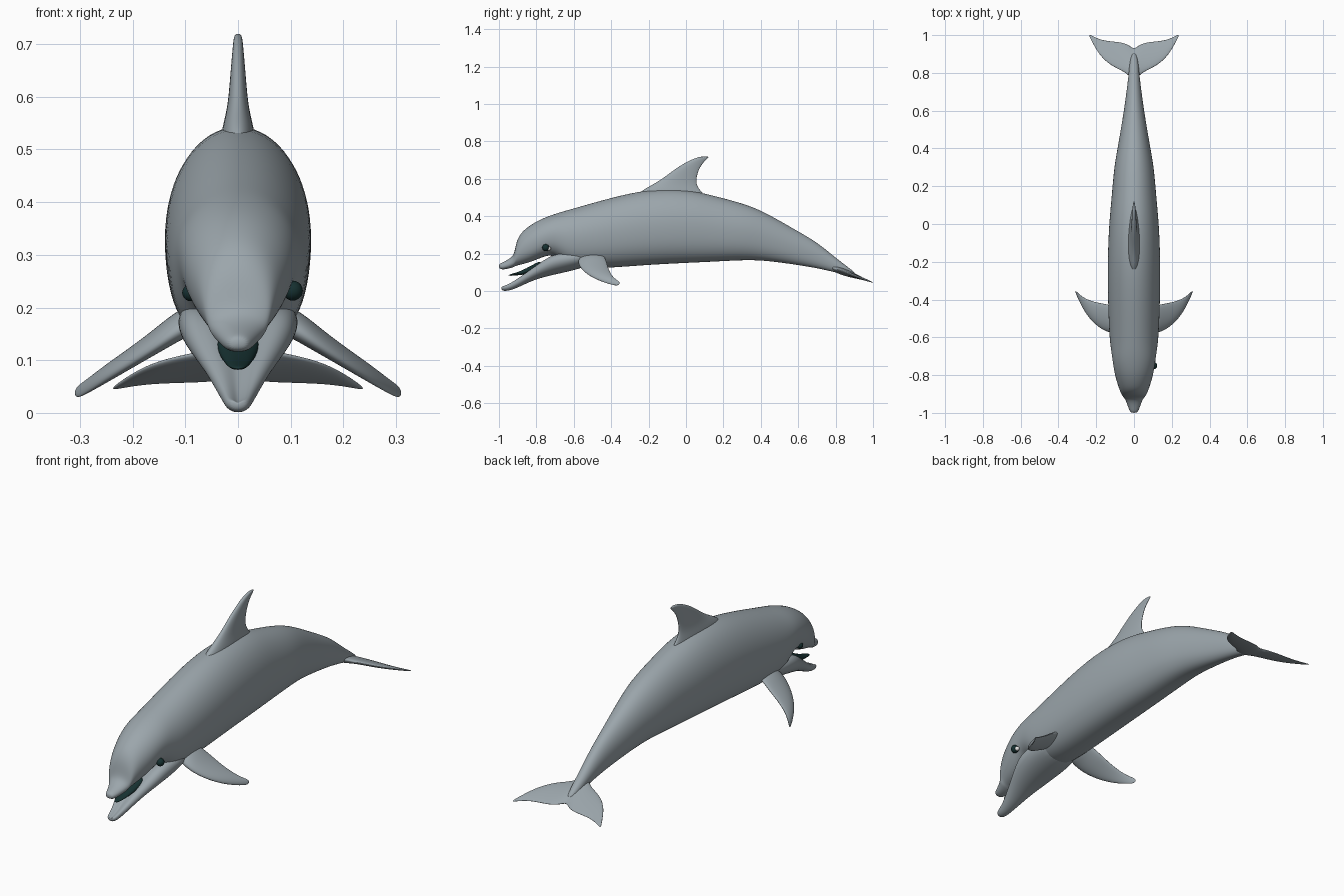
import bpy, bmesh, math
from mathutils import Vector

cube = bpy.data.objects.get("Cube")
if cube:
    bpy.data.objects.remove(cube)


def material(name, rgb):
    m = bpy.data.materials.new(name)
    m.use_nodes = True
    m.diffuse_color = (*rgb, 1)
    bsdf = m.node_tree.nodes["Principled BSDF"]
    bsdf.inputs["Base Color"].default_value = (*rgb, 1)
    bsdf.inputs["Roughness"].default_value = 0.6
    return m


GREY = material("skin grey", (0.33, 0.38, 0.41))
DARK = material("dark teal", (0.008, 0.03, 0.03))
WHITE = material("white", (0.85, 0.85, 0.85))


def finish(name, bm, mat, mirror=False, subdiv=2):
    bmesh.ops.recalc_face_normals(bm, faces=bm.faces)
    for f in bm.faces:
        f.smooth = True
    mesh = bpy.data.meshes.new(name)
    bm.to_mesh(mesh)
    bm.free()
    mesh.materials.append(mat)
    obj = bpy.data.objects.new(name, mesh)
    bpy.context.collection.objects.link(obj)
    if mirror:
        obj.modifiers.new("mirror", 'MIRROR')
    if subdiv:
        sub = obj.modifiers.new("smooth", 'SUBSURF')
        sub.levels = sub.render_levels = subdiv
    return obj


def loft(name, rings, mat, mirror=False):
    """Skin a closed tube through a list of equal-sized rings."""
    bm = bmesh.new()
    loops = [[bm.verts.new(p) for p in ring] for ring in rings]
    n = len(loops[0])
    for a, b in zip(loops, loops[1:]):
        for i in range(n):
            j = (i + 1) % n
            bm.faces.new((a[i], a[j], b[j], b[i]))
    bm.faces.new(loops[0])
    bm.faces.new(loops[-1])
    return finish(name, bm, mat, mirror)


def power(v, e):
    return math.copysign(abs(v) ** e, v)


def body_ring(y, low, high, half, full=0.85, dip=0.0, n=20):
    """Rounded section with a fuller lower half and an optional grooved top."""
    ring = []
    for i in range(n):
        t = math.tau * i / n
        c, s = math.cos(t), math.sin(t)
        e = full if s < 0 else 1
        z = (low + high) / 2 + (high - low) / 2 * power(s, e)
        if s > 0:
            z -= dip * (high - low) * s * (1 - abs(c))
        ring.append(Vector((half * power(c, e), y, z)))
    return ring


def fin_ring(lead, trail, thick, n=12):
    """Teardrop section between a leading and a trailing edge point."""
    lead, trail, thick = Vector(lead), Vector(trail), Vector(thick)
    ring = []
    for i in range(n):
        t = math.tau * i / n
        u = (1 - math.cos(t)) / 2
        ring.append(lead.lerp(trail, u) + thick * math.sin(t) * (1.2 - 0.5 * u))
    return ring


# Body with head and upper beak: y, bottom, top, half width
body = [
    (-1.0, .122, .143, .016), (-.985, .114, .152, .026), (-.955, .118, .166, .036),
    (-.93, .125, .183, .046), (-.917, .13, .205, .056), (-.908, .135, .262, .064),
    (-.885, .14, .31, .075), (-.845, .15, .345, .089), (-.79, .17, .38, .105),
    (-.72, .2, .408, .115), (-.66, .155, .427, .124), (-.6, .115, .444, .132),
    (-.4, .122, .502, .14), (-.2, .138, .548, .142), (0, .148, .548, .134),
    (.15, .155, .512, .119), (.3, .164, .472, .107), (.4, .163, .434, .088),
    (.5, .152, .378, .071), (.6, .138, .32, .054), (.7, .122, .262, .04),
    (.79, .102, .187, .029), (.85, .087, .14, .024), (.91, .072, .095, .012),
]
loft("body", [body_ring(*s) for s in body], GREY)

# Lower jaw, open and grooved on top
jaw = [
    (-.988, .008, .028, .014), (-.975, -.001, .036, .024), (-.94, .003, .054, .03),
    (-.9, .018, .082, .042), (-.85, .042, .122, .06), (-.8, .062, .162, .08),
    (-.75, .076, .205, .099), (-.7, .088, .236, .112), (-.6, .11, .24, .118),
    (-.5, .14, .24, .1),
]
loft("lower_jaw", [body_ring(*s, full=1, dip=.45) for s in jaw], GREY)

# Dark mouth lining between the jaws
lining = [(-.95, .08, .088, .012), (-.9, .084, .1, .022),
          (-.84, .09, .128, .034), (-.77, .12, .17, .05)]
loft("mouth_lining", [body_ring(*s, full=1) for s in lining], DARK)

# Dorsal fin: height, leading y, trailing y, half thickness
dorsal = [(.48, -.3, .14, .04), (.535, -.25, .085, .034), (.565, -.19, .062, .025),
          (.6, -.13, .058, .019), (.65, -.065, .07, .015), (.69, 0, .095, .011),
          (.712, .05, .122, .009), (.72, .085, .122, .005)]
loft("dorsal_fin", [fin_ring((0, a, z), (0, b, z), (t, 0, 0))
                    for z, a, b, t in dorsal], GREY)

# Pectoral fins: x, z, leading y, trailing y, half thickness
pectoral = [(.07, .19, -.575, -.44, .025), (.115, .167, -.58, -.43, .023),
            (.15, .142, -.572, -.42, .019), (.2, .109, -.54, -.413, .015),
            (.25, .077, -.485, -.398, .012), (.285, .053, -.42, -.376, .008),
            (.311, .037, -.36, -.35, .004)]
loft("pectoral_fins", [fin_ring((x, a, z - .012), (x, b, z + .01), (t * .5, 0, t))
                       for x, z, a, b, t in pectoral], GREY, mirror=True)

# Tail flukes, sloping down to the back: x, leading y, trailing y, half thickness
fluke = [(0, .75, .93, .022), (.02, .775, .945, .019), (.05, .802, .962, .015),
         (.1, .825, .968, .012), (.15, .858, .972, .01), (.19, .905, .982, .007),
         (.22, .96, .996, .005), (.238, .995, 1.004, .002)]
stations = [(-x, a, b, t) for x, a, b, t in fluke[:0:-1]] + fluke
loft("tail_flukes", [fin_ring((x, a, .046 + .36 * (1 - a)),
                              (x, b, .046 + .36 * (1 - b)), (0, 0, t))
                     for x, a, b, t in stations], GREY)


# Eyes, the left one standing out a little more
def ball(name, centre, radius, mat):
    bm = bmesh.new()
    bmesh.ops.create_uvsphere(bm, u_segments=16, v_segments=10, radius=radius)
    bmesh.ops.translate(bm, verts=bm.verts, vec=centre)
    finish(name, bm, mat, subdiv=0)


ball("left_eye", (.104, -.75, .232), .019, DARK)
ball("left_eye_white", (.104, -.733, .227), .011, WHITE)
ball("right_eye", (-.09, -.75, .228), .016, DARK)
